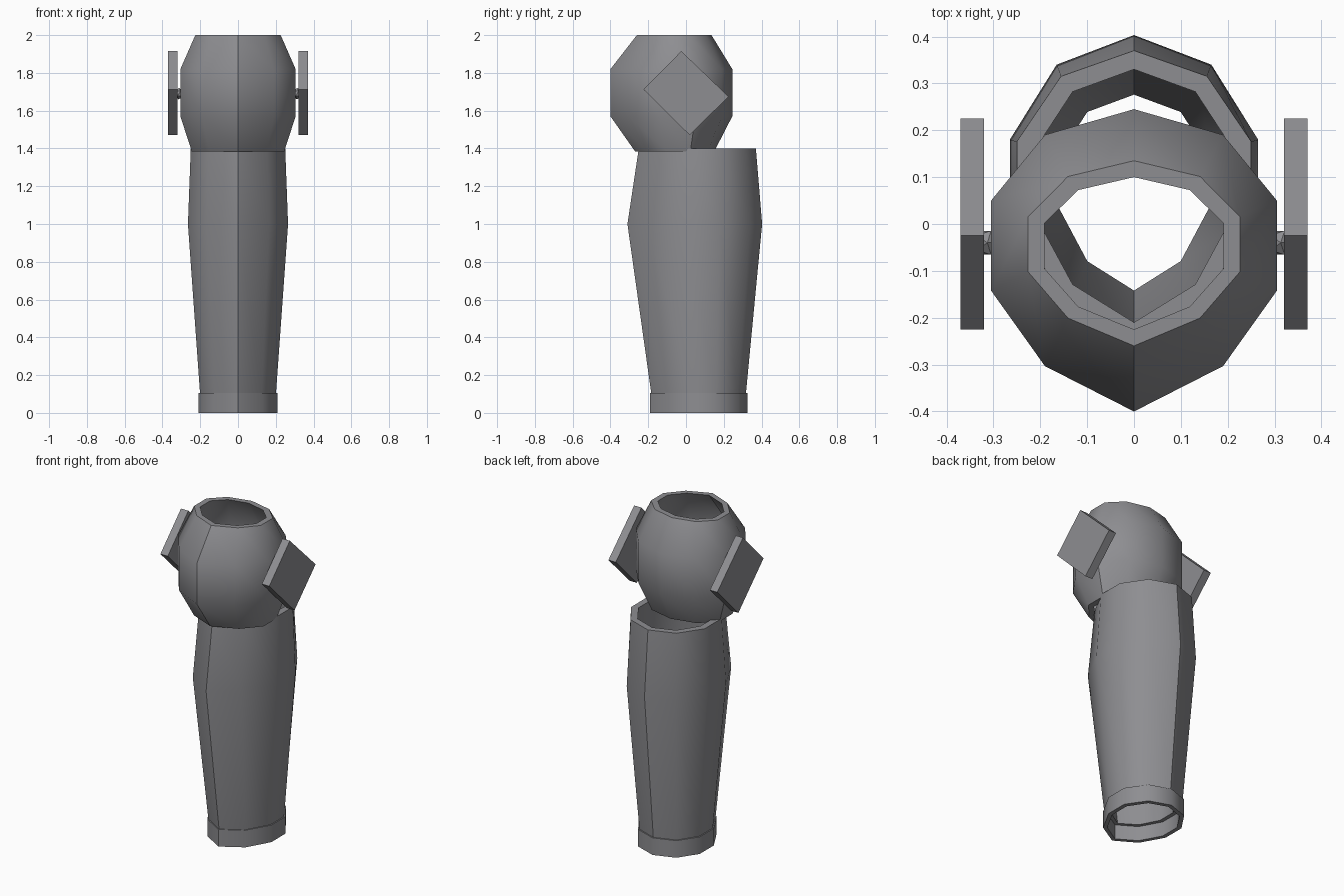
import bpy, bmesh, math
from mathutils import Matrix, Vector

if "Cube" in bpy.data.objects:
    bpy.data.objects.remove(bpy.data.objects["Cube"])

steel = bpy.data.materials.new("grey_steel")
steel.diffuse_color = (0.27, 0.27, 0.285, 1)
steel.use_nodes = True
steel.node_tree.nodes["Principled BSDF"].inputs["Base Color"].default_value = steel.diffuse_color

# Half cross-sections (unit x, unit y) from back to front
KNEE = [(0, 1), (.623, .83), (1, .395), (1, -.2), (.623, -.70), (0, -1)]
SHIN = [(0, 1), (.623, .823), (1, .374), (1, -.158), (.623, -.70), (0, -1)]


def finish(bm, name, smooth=True):
    bmesh.ops.recalc_face_normals(bm, faces=bm.faces[:])
    me = bpy.data.meshes.new(name)
    bm.to_mesh(me)
    bm.free()
    me.materials.append(steel)
    ob = bpy.data.objects.new(name, me)
    bpy.context.collection.objects.link(ob)
    if smooth:
        bpy.ops.object.select_all(action='DESELECT')
        ob.select_set(True)
        bpy.context.view_layer.objects.active = ob
        bpy.ops.object.shade_smooth_by_angle(angle=math.radians(38.8))
    return ob


def tube(name, half, rings, t):
    """Open shell of wall t; rings are (z, half width, front y, back y)."""
    section = half + [(-x, y) for x, y in half[-2:0:-1]]
    bm = bmesh.new()

    def loop(ring, inset):
        z, rx, f, b = ring
        c, ry = (f + b) / 2, (b - f) / 2 - inset
        return [bm.verts.new((x * (rx - inset), c + y * ry, z)) for x, y in section]

    # up the outside, then down the inside, closed over both rims
    loops = [loop(r, 0) for r in rings] + [loop(r, t) for r in rings[::-1]]
    n = len(section)
    for i, a in enumerate(loops):
        b = loops[(i + 1) % len(loops)]
        for j in range(n):
            k = (j + 1) % n
            bm.faces.new((a[j], a[k], b[k], b[j]))
    return finish(bm, name)


# Ankle band, shin guard and knee cup
tube("ankle_band", SHIN, [(0, .208, -.19, .325), (.105, .208, -.19, .325)], .025)
tube("shin_guard", SHIN, [(.09, .2, -.182, .316), (1.0, .265, -.31, .403),
                          (1.4, .25, -.25, .37)], .04)
tube("knee_cup", KNEE, [(1.385, .245, -.27, .15), (1.57, .305, -.4, .245),
                        (1.82, .305, -.4, .245), (2.0, .226, -.26, .135)], .035)

# Diamond side plates and the pins that hold them
DIAMOND = [(-.025, 1.915), (.225, 1.675), (.02, 1.47), (-.225, 1.712)]
for side, s in (("right", 1), ("left", -1)):
    bm = bmesh.new()
    face = bm.faces.new([bm.verts.new((s * .32, y, z)) for y, z in DIAMOND])
    out = bmesh.ops.extrude_face_region(bm, geom=[face])
    moved = [v for v in out["geom"] if isinstance(v, bmesh.types.BMVert)]
    bmesh.ops.translate(bm, verts=moved, vec=Vector((s * .05, 0, 0)))
    if not face.is_valid or len(bm.faces) < 6:
        bm.faces.new([v for v in bm.verts if v not in moved])
    finish(bm, side + "_plate", False)

    bm = bmesh.new()
    bmesh.ops.create_icosphere(bm, subdivisions=1, radius=.03,
                               matrix=Matrix.Translation((s * .313, -.04, 1.69)))
    finish(bm, side + "_pin", False)
